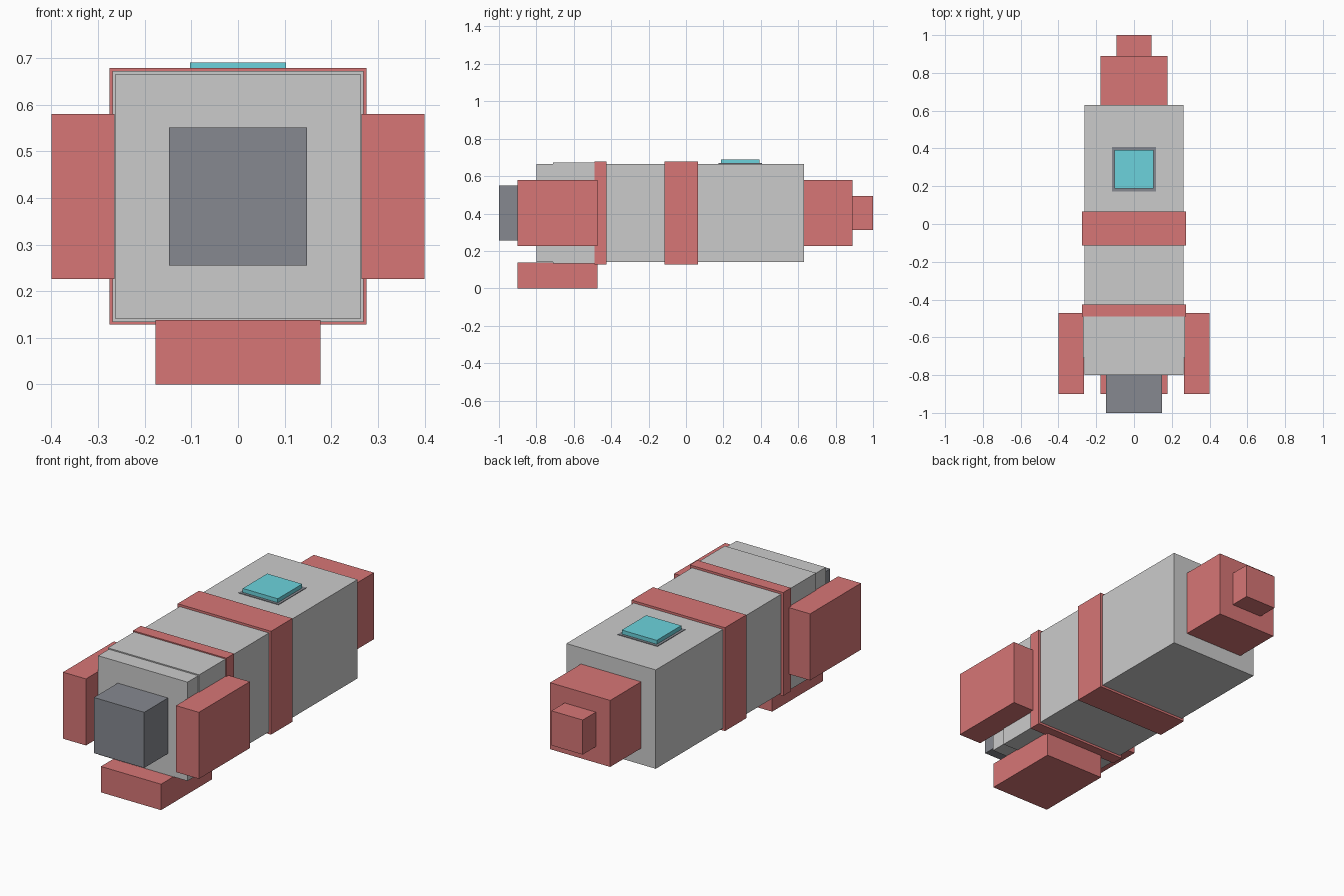
import bpy

if "Cube" in bpy.data.objects:
    bpy.data.objects.remove(bpy.data.objects["Cube"])

ZC = 0.403  # height of the rocket's long axis


def material(name, color):
    m = bpy.data.materials.new(name)
    m.diffuse_color = color
    m.use_nodes = True
    m.node_tree.nodes["Principled BSDF"].inputs["Base Color"].default_value = m.diffuse_color
    return m


RED = material("red_paint", (0.68, 0.18, 0.18, 1))
DARK = material("dark_metal", (0.24, 0.25, 0.28, 1))
CYAN = material("cyan_glass", (0.15, 0.65, 0.72, 1))


def box(name, x, y, z, mat=None):
    """Box from (min, max) ranges along each axis."""
    bpy.ops.mesh.primitive_cube_add(size=1)
    o = bpy.context.object
    o.name = name
    o.location = [(r[0] + r[1]) / 2 for r in (x, y, z)]
    o.scale = [r[1] - r[0] for r in (x, y, z)]
    bpy.ops.object.transform_apply(location=True, rotation=False, scale=True)
    if mat:
        o.data.materials.append(mat)
    return o


def section(name, half, y0, y1, mat=None):
    """Square section centred on the long axis."""
    return box(name, (-half, half), (y0, y1), (ZC - half, ZC + half), mat)


# Hull, with a slightly thicker collar near the engine
section("hull", 0.263, -0.80, 0.63)
section("rear_collar", 0.269, -0.71, -0.485)

# Painted bands
section("rear_band", 0.275, -0.49, -0.425, RED)
section("middle_band", 0.275, -0.115, 0.065, RED)

# Stepped nose
section("nose", 0.177, 0.63, 0.89, RED)
section("nose_tip", 0.092, 0.89, 1.0, RED)

# Engine nozzle
section("nozzle", 0.148, -1.0, -0.80, DARK)

# Fins: one on each side, one underneath
for side, label in ((-1, "left"), (1, "right")):
    xs = sorted((side * 0.265, side * 0.40))
    box(label + "_fin", xs, (-0.90, -0.472), (ZC - 0.177, ZC + 0.177), RED)
box("bottom_fin", (-0.177, 0.177), (-0.90, -0.472), (0.0, 0.138), RED)

# Window on top with its thin frame
box("window_frame", (-0.117, 0.117), (0.173, 0.407), (0.65, 0.669), DARK)
box("window", (-0.103, 0.103), (0.187, 0.393), (0.655, 0.69), CYAN)
